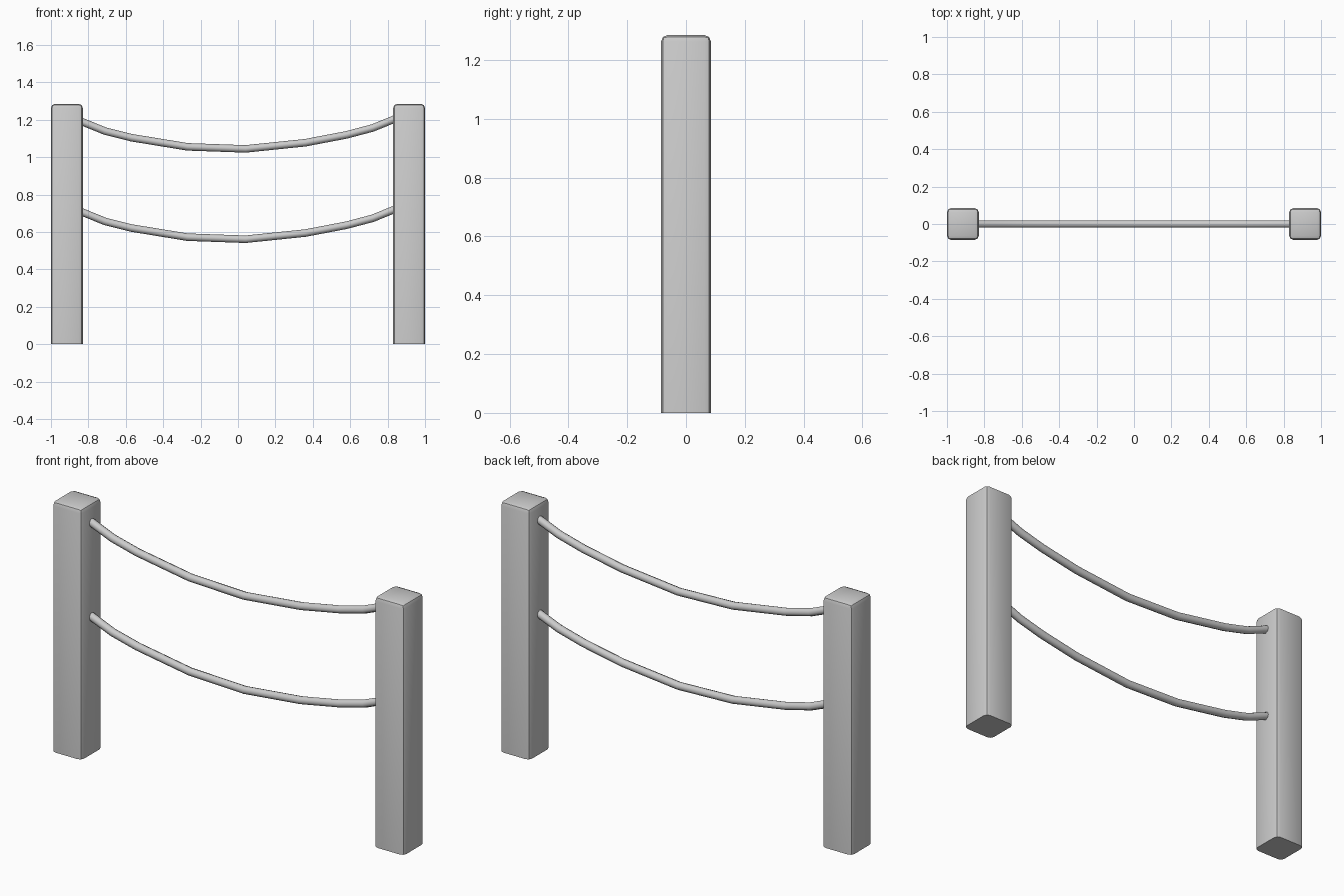
import bpy, bmesh

if "Cube" in bpy.data.objects:
    bpy.data.objects.remove(bpy.data.objects["Cube"])

POST_H, POST_W = 1.285, 0.17


def finish(obj, angle=0.6):
    bpy.ops.object.select_all(action='DESELECT')
    obj.select_set(True)
    bpy.context.view_layer.objects.active = obj
    bpy.ops.object.shade_smooth_by_angle(angle=angle)


def post(name, x):
    bm = bmesh.new()
    bmesh.ops.create_cube(bm, size=1)
    for v in bm.verts:
        v.co = (v.co.x * POST_W, v.co.y * POST_W, (v.co.z + 0.5) * POST_H)
    # Round every edge except those resting on the ground
    edges = [e for e in bm.edges if max(v.co.z for v in e.verts) > 0.1]
    bmesh.ops.bevel(bm, geom=edges, offset=0.022, segments=2,
                    profile=0.5, affect='EDGES')
    mesh = bpy.data.meshes.new(name)
    bm.to_mesh(mesh)
    bm.free()
    obj = bpy.data.objects.new(name, mesh)
    obj.location.x = x
    bpy.context.collection.objects.link(obj)
    finish(obj)


def rope(name, drop):
    # Sagging path swept with an eight-sided section
    path = [(-0.86, 1.2), (-0.71, 1.139), (-0.57, 1.104), (-0.27, 1.055),
            (0.04, 1.044), (0.36, 1.077), (0.58, 1.119), (0.72, 1.156),
            (0.86, 1.213)]
    curve = bpy.data.curves.new(name, 'CURVE')
    curve.dimensions = '3D'
    curve.bevel_depth = 0.02
    curve.bevel_resolution = 2
    curve.use_fill_caps = True
    spline = curve.splines.new('POLY')
    spline.points.add(len(path) - 1)
    for p, (x, z) in zip(spline.points, path):
        p.co = (x, 0, z - drop, 1)
    obj = bpy.data.objects.new(name, curve)
    bpy.context.collection.objects.link(obj)
    bpy.ops.object.select_all(action='DESELECT')
    obj.select_set(True)
    bpy.context.view_layer.objects.active = obj
    bpy.ops.object.convert(target='MESH')
    finish(bpy.context.view_layer.objects.active, 0.9)


# Square posts
post("left_post", -0.915)
post("right_post", 0.915)

# Hanging ropes
rope("upper_rope", 0)
rope("lower_rope", 0.483)
